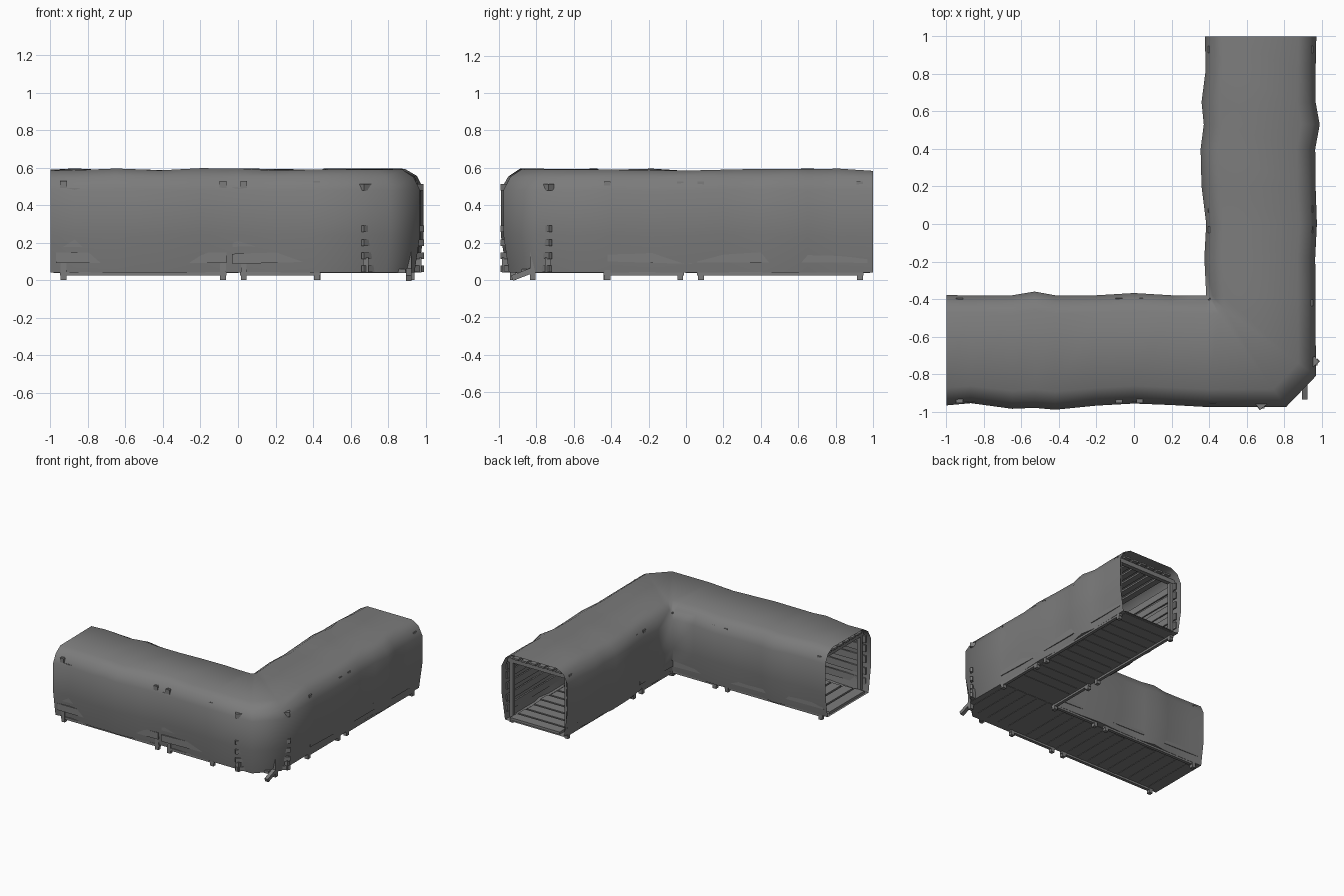
import bpy, bmesh, math, random
from mathutils import Vector, Matrix

if "Cube" in bpy.data.objects:
    bpy.data.objects.remove(bpy.data.objects["Cube"])

random.seed(4)
rock = bpy.data.materials.new("tunnel_grey")
rock.diffuse_color = (0.2, 0.2, 0.2, 1)
rock.use_nodes = True
rock.node_tree.nodes["Principled BSDF"].inputs["Base Color"].default_value = rock.diffuse_color


def finish(bm, name, smooth=None):
    mesh = bpy.data.meshes.new(name)
    bm.to_mesh(mesh)
    bm.free()
    mesh.materials.append(rock)
    ob = bpy.data.objects.new(name, mesh)
    bpy.context.collection.objects.link(ob)
    if smooth:
        bpy.ops.object.select_all(action='DESELECT')
        bpy.context.view_layer.objects.active = ob
        ob.select_set(True)
        bpy.ops.object.shade_smooth_by_angle(angle=math.radians(smooth))
        ob.select_set(False)
    return ob


def beam(bm, p, q, w, h):
    """Box running from p to q, w wide and h thick."""
    p, q = Vector(p), Vector(q)
    d = (q - p).normalized()
    up = Vector((0, 0, 1)) if abs(d.z) < 0.9 else Vector((0, 1, 0))
    side = up.cross(d).normalized()
    up = d.cross(side)
    rot = Matrix((d, side, up)).transposed().to_4x4()
    size = Matrix.Diagonal(((q - p).length, w, h, 1))
    bmesh.ops.create_cube(bm, size=1, matrix=Matrix.Translation((p + q) / 2) @ rot @ size)


def both_arms(bm):
    """Reflect the parts of the left arm into the back arm."""
    old = bm.faces[:]
    geo = bmesh.ops.duplicate(bm, geom=bm.verts[:] + bm.edges[:] + old)["geom"]
    for v in [g for g in geo if isinstance(g, bmesh.types.BMVert)]:
        v.co = (-v.co.y, -v.co.x, v.co.z)
    bmesh.ops.reverse_faces(bm, faces=[g for g in geo if isinstance(g, bmesh.types.BMFace)])


# --- rock shell: sections between an outer and an inner wall point ---
left = [(-1, -.967, -.378), (-.87, -.955, -.382), (-.65, -.985, -.38), (-.53, -.98, -.36),
        (-.42, -.99, -.38), (-.2, -.968, -.38), (0, -.957, -.368), (.2, -.965, -.38)]
back = [(-.18, .966, .375), (0, .975, .385), (.2, .968, .36), (.4, .966, .355), (.53, .99, .372),
        (.65, .968, .36), (.82, .968, .382), (1, .972, .378)]
stations = [((x, o), (x, i)) for x, o, i in left]
stations += [((.4, -.976), (.385, -.382)), ((.81, -.976), (.385, -.382)),
             ((.97, -.81), (.385, -.382)), ((.967, -.4), (.385, -.382))]
stations += [((o, y), (i, y)) for y, o, i in back]
profile = [(.05, .04), (0, .24), (0, .48), (.06, .55), (.16, .59),
           (.84, .59), (.94, .55), (1, .48), (1, .24), (.95, .04)]

bm = bmesh.new()
rings = []
for k, (o, i) in enumerate(stations):
    o, i = Vector(o), Vector(i)
    lump = 0 if 7 < k < 12 else .007
    ring = []
    for t, z in profile:
        p = o.lerp(i, t)
        ring.append(bm.verts.new((p.x, p.y, z + random.uniform(-lump, lump) * (z > .1))))
    rings.append(ring)
n = len(profile)
for a, b in zip(rings, rings[1:]):
    for j in range(n):
        bm.faces.new((a[j], b[j], b[(j + 1) % n], a[(j + 1) % n]))
bmesh.ops.remove_doubles(bm, verts=bm.verts[:], dist=.0005)
bmesh.ops.recalc_face_normals(bm, faces=bm.faces[:])
# make sure the top looks upwards
top = max(bm.faces, key=lambda f: f.calc_center_median().z)
if top.normal.z < 0:
    bmesh.ops.reverse_faces(bm, faces=bm.faces[:])
finish(bm, "rock_shell", 58)

OUT, INN = -.925, -.425
frames = [-.93, -.08, .03, .42]

# --- support frames: posts with feet below the floor and cross beams ---
bm = bmesh.new()
for x in frames:
    for y in (OUT, INN):
        beam(bm, (x, y, 0), (x, y, .53), .03, .03)
    beam(bm, (x, -.955, .51), (x, -.395, .51), .035, .035)
both_arms(bm)
finish(bm, "support_frames")

# --- beams under the floor edges, joining the feet ---
bm = bmesh.new()
for a, b in ((-.95, -.06), (.01, .44)):
    for y in (OUT, INN):
        beam(bm, (a, y, .034), (b, y, .034), .025, .02)
both_arms(bm)
finish(bm, "floor_edge_beams")

# --- floor planks laid across the tunnel ---
bm = bmesh.new()
x = -.94
while x < .35:
    s = random.uniform(-.012, .012)
    beam(bm, (x, -.9 + s, .048), (x, -.45 + s, .048), .085, .022)
    x += .1
both_arms(bm)
for k in range(5):
    beam(bm, (.45 + k * .1, -.88, .048), (.45 + k * .1, -.42 - .0 * k, .048), .085, .022)
finish(bm, "floor_planks")

# --- wall boards behind the posts ---
bm = bmesh.new()
for a, b in ((-.97, -.06), (-.03, .42)):
    for z in (.12, .21, .3, .39, .46):
        for y in (OUT - .021, INN + .021):
            s = random.uniform(-.008, .008)
            beam(bm, (a, y, z + s), (b, y, z - s), .012, .055)
both_arms(bm)
finish(bm, "wall_boards")

# --- ceiling boards lying on the cross beams ---
bm = bmesh.new()
for k in range(6):
    y = -.87 + k * .078
    beam(bm, (-.97, y, .54), (.42, y, .54), .05, .014)
both_arms(bm)
finish(bm, "ceiling_boards")

# --- boards across the outer corner, ends poking out of the rock ---
bm = bmesh.new()
for z in (.06, .13, .2, .275):
    beam(bm, (.665, -.985, z), (.985, -.725, z), .02, .034)
beam(bm, (.66, -.975, .495), (.975, -.72, .495), .04, .035)
for x, y in ((.68, -.968), (.962, -.738)):
    beam(bm, (x, y, .39), (x, y, .5), .014, .014)
    beam(bm, (x, y, .04), (x, y, .12), .03, .03)
beam(bm, (.91, -.82, 0), (.91, -.82, .5), .03, .03)
beam(bm, (.91, -.93, .01), (.91, -.8, .06), .03, .03)
finish(bm, "corner_boards")
